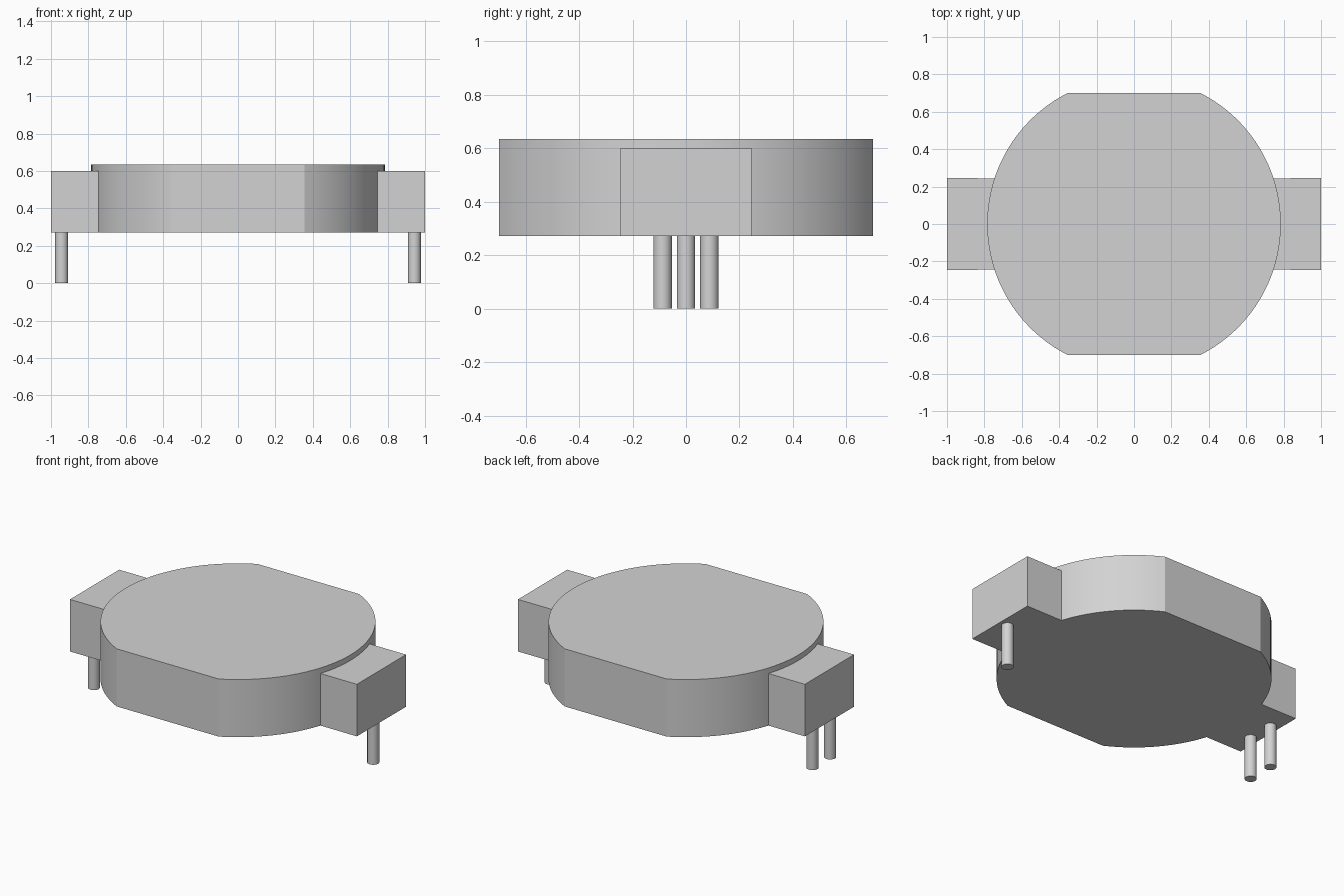
import bpy, bmesh, math

cube = bpy.data.objects.get("Cube")
if cube:
    bpy.data.objects.remove(cube, do_unlink=True)

GREY = (0.65, 0.65, 0.65, 1.0)
mat = bpy.data.materials.new("light_grey")
mat.use_nodes = True
mat.diffuse_color = GREY
mat.node_tree.nodes["Principled BSDF"].inputs["Base Color"].default_value = GREY

RADIUS = 0.785        # round housing
FLAT_Y = 0.70         # cut flats at front and back
BASE_Z = 0.272        # underside of the housing
TOP_Z = 0.635
LUG_Y, LUG_TOP = 0.245, 0.60
PIN_X, PIN_R, PIN_GAP = 0.943, 0.0345, 0.0875


def arc(radius, start, end, steps):
    """Points on a circle about the origin, both ends included."""
    return [(radius * math.cos(start + (end - start) * i / steps),
             radius * math.sin(start + (end - start) * i / steps))
            for i in range(steps + 1)]


def prism(name, outline, z0, z1, smooth=True):
    """Extrude a counter-clockwise outline from z0 up to z1."""
    bm = bmesh.new()
    face = bm.faces.new([bm.verts.new((x, y, z0)) for x, y in outline])
    top = bmesh.ops.extrude_face_region(bm, geom=[face])["geom"]
    bmesh.ops.translate(bm, vec=(0, 0, z1 - z0),
                        verts=[v for v in top if isinstance(v, bmesh.types.BMVert)])
    bmesh.ops.recalc_face_normals(bm, faces=bm.faces)
    mesh = bpy.data.meshes.new(name)
    bm.to_mesh(mesh)
    bm.free()
    mesh.materials.append(mat)
    obj = bpy.data.objects.new(name, mesh)
    bpy.context.collection.objects.link(obj)
    if smooth:
        bpy.ops.object.select_all(action='DESELECT')
        obj.select_set(True)
        bpy.context.view_layer.objects.active = obj
        bpy.ops.object.shade_smooth_by_angle(angle=math.radians(20))
    return obj


# Round housing with two flats
a = math.asin(FLAT_Y / RADIUS)
prism("housing", arc(RADIUS, -a, a, 40) + arc(RADIUS, math.pi - a, math.pi + a, 40),
      BASE_Z, TOP_Z)

# Terminal lugs, hollowed to meet the housing wall
b = math.asin(LUG_Y / RADIUS)
for side, name in ((1, "left_lug"), (-1, "right_lug")):
    inner = arc(RADIUS - 0.002, b, -b, 12)
    outline = [(side * x, side * y) for x, y in inner + [(1, -LUG_Y), (1, LUG_Y)]]
    prism(name, outline, BASE_Z, LUG_TOP, smooth=False)

# Solder pins: one under the left lug, two under the right
for name, x, y in (("left_pin", PIN_X, 0),
                   ("right_front_pin", -PIN_X, -PIN_GAP),
                   ("right_back_pin", -PIN_X, PIN_GAP)):
    circle = arc(PIN_R, 0, 2 * math.pi, 32)[:-1]
    prism(name, [(x + px, y + py) for px, py in circle], 0, BASE_Z)
